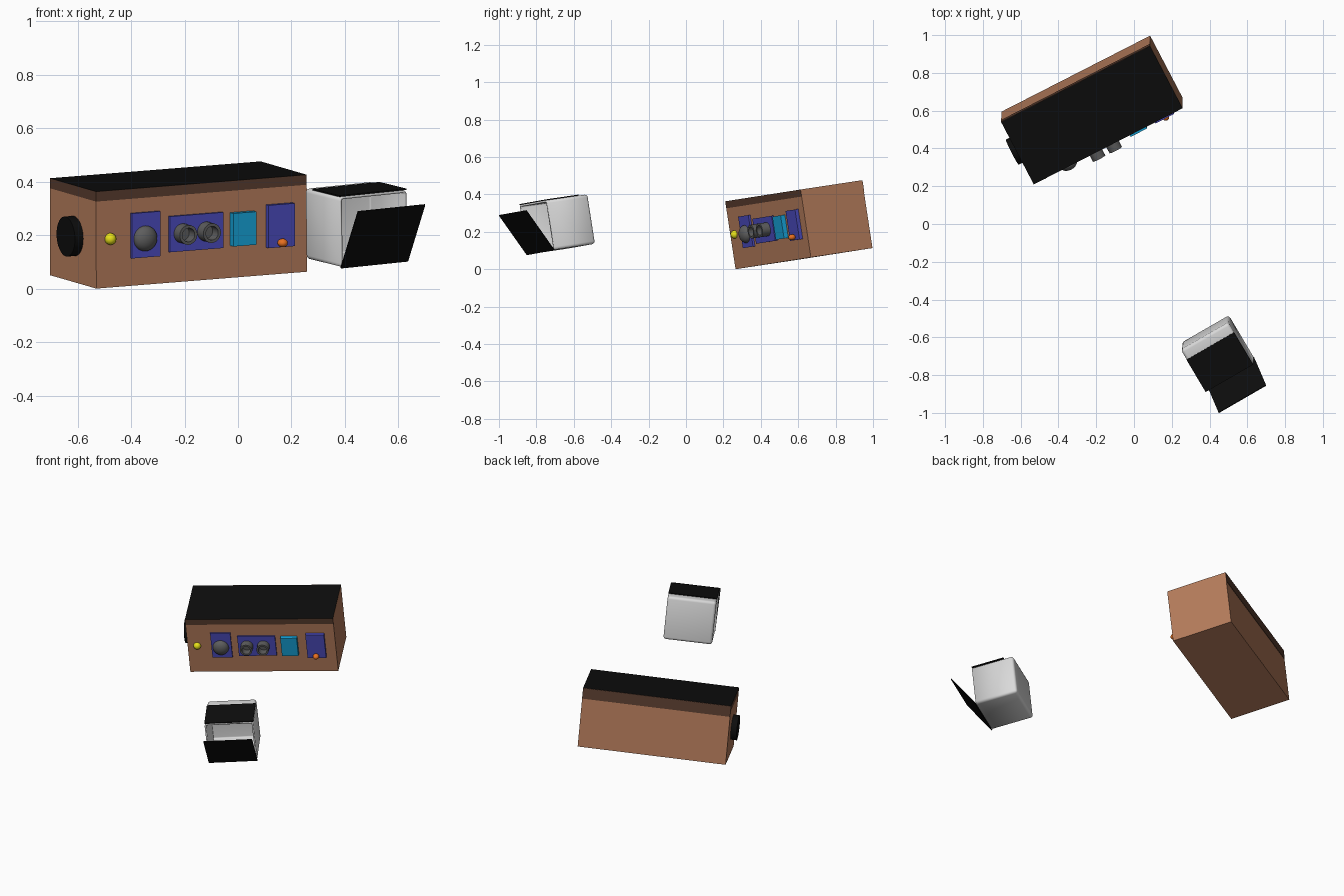
import bpy, bmesh, math
from mathutils import Matrix, Vector

if "Cube" in bpy.data.objects:
    bpy.data.objects.remove(bpy.data.objects["Cube"])


def mat(name, rgb):
    m = bpy.data.materials.new(name)
    m.diffuse_color = (*rgb, 1)
    m.use_nodes = True
    m.node_tree.nodes["Principled BSDF"].inputs["Base Color"].default_value = m.diffuse_color
    return m


BROWN = mat("wood brown", (.46, .2, .105))
DARK = mat("dark brown", (.1, .046, .028))
BLACK = mat("black", (.004, .004, .004))
BLUE = mat("panel blue", (.07, .07, .5))
CYAN = mat("cyan", (.008, .36, .68))
STEEL = mat("dark grey", (.11, .11, .11))
GREY = mat("light grey", (.7, .7, .7))
YELLOW = mat("yellow", (.8, .75, .01))
ORANGE = mat("orange", (.85, .17, .015))


def frame(origin, u, v):
    """Tilted frame: u along the width, v along the depth, w up."""
    u = Vector(u).normalized()
    w = u.cross(Vector(v)).normalized()
    v = w.cross(u)
    m = Matrix((u, v, w)).transposed().to_4x4()
    m.translation = origin
    return m


CASE = frame((-.53, .265, 0), (.788, .403, .063), (-.172, .33, .05))
BIN = frame((.383, -.848, .078), (.251, .145, .026), (-.127, .224, .033))


def finish(name, bm, fr, mats, smooth=False):
    bmesh.ops.recalc_face_normals(bm, faces=bm.faces[:])
    me = bpy.data.meshes.new(name)
    bm.to_mesh(me)
    bm.free()
    for m in mats:
        me.materials.append(m)
    ob = bpy.data.objects.new(name, me)
    bpy.context.collection.objects.link(ob)
    ob.matrix_world = fr
    if smooth:
        bpy.context.view_layer.objects.active = ob
        ob.select_set(True)
        bpy.ops.object.shade_smooth_by_angle(angle=math.radians(40))
        ob.select_set(False)
    return ob


def box_bm(lo, hi):
    lo, hi = Vector(lo), Vector(hi)
    bm = bmesh.new()
    size = Matrix.Diagonal((*(hi - lo), 1))
    bmesh.ops.create_cube(bm, size=1, matrix=Matrix.Translation((lo + hi) / 2) @ size)
    bm.normal_update()
    return bm


def box(name, lo, hi, m, fr=CASE):
    return finish(name, box_bm(lo, hi), fr, [m])


def ball(name, c, r, m):
    bm = bmesh.new()
    bmesh.ops.create_uvsphere(bm, u_segments=24, v_segments=14, radius=1,
                              matrix=Matrix.Translation(c) @ Matrix.Diagonal((*r, 1)))
    finish(name, bm, CASE, [m], True)


def tube(name, c, axis, profile, m):
    """Spin an (radius, distance) profile about an axis."""
    bm = bmesh.new()
    vs = [bm.verts.new((r, 0, d)) for r, d in profile]
    es = [bm.edges.new(p) for p in zip(vs, vs[1:])]
    bmesh.ops.spin(bm, geom=vs + es, axis=(0, 0, 1), cent=(0, 0, 0),
                   angle=2 * math.pi, steps=32, use_merge=True)
    bmesh.ops.remove_doubles(bm, verts=bm.verts[:], dist=1e-5)
    rot = Vector((0, 0, 1)).rotation_difference(Vector(axis)).to_matrix().to_4x4()
    bmesh.ops.transform(bm, verts=bm.verts[:], matrix=Matrix.Translation(c) @ rot)
    finish(name, bm, CASE, [m], True)


L, D, H, CUT = .887, .375, .367, .329

# wooden case body
box("case_body", (0, 0, 0), (L, D, CUT), BROWN)

# lid band: black on top, brown on the right end, dark elsewhere
bm = box_bm((0, 0, CUT), (L, D, H))
for f in bm.faces:
    f.material_index = 1 if f.normal.z > .5 else 2 if f.normal.x > .5 else 0
finish("case_lid", bm, CASE, [DARK, BLACK, BROWN])
box("case_back_band", (0, D, .30), (L, D + .002, H - .001), DARK)

# control panels on the front
box("left_panel", (.144, -.012, .105), (.264, 0, .275), BLUE)
box("middle_panel", (.304, -.012, .117), (.53, 0, .252), BLUE)
box("cyan_block", (.564, -.026, .122), (.662, 0, .247), CYAN)
box("right_panel", (.715, -.02, .104), (.826, 0, .266), BLUE)

# knobs, lamp and button
ball("yellow_lamp", (.058, -.004, .184), (.022, .022, .022), YELLOW)
ball("dome_knob", (.2, -.012, .177), (.048, .034, .048), STEEL)
ball("orange_button", (.768, -.033, .122), (.019, .02, .016), ORANGE)
for i, u in enumerate((.358, .457)):
    tube(f"socket_tube_{i + 1}", (u, 0, .185), (0, -1, 0),
         [(.037, 0), (.037, .06), (.026, .06), (.026, .015), (0, .015)], STEEL)

# round black plug on the left end
tube("end_plug", (0, .18, .175), (-1, 0, 0), [(.075, 0), (.075, .035), (0, .035)], BLACK)

# grey bin: rounded shell open at the front
BW, BD, BH = .291, .26, .268
bm = box_bm((0, 0, 0), (BW, BD, BH))
front = [f for f in bm.faces if f.normal.y < -.5]
bmesh.ops.delete(bm, geom=front, context='FACES')
es = [e for e in bm.edges if not e.is_boundary]
bmesh.ops.bevel(bm, geom=es, offset=.016, segments=3, profile=.5, affect='EDGES')
shell = finish("bin_shell", bm, BIN, [GREY], True)
sol = shell.modifiers.new("wall", 'SOLIDIFY')
sol.thickness = .01
sol.offset = -1

# black cover on the bin's top
box("bin_top_cover", (0, 0, BH), (BW, .2, BH + .005), BLACK, BIN)

# black door hinged at the bottom front edge, swung open
door = box_bm((0, -.005, 0), (BW, 0, .267))
bmesh.ops.rotate(door, verts=door.verts[:], cent=(0, 0, 0),
                 matrix=Matrix.Rotation(math.radians(30), 3, 'X'))
finish("bin_door", door, BIN, [BLACK])
